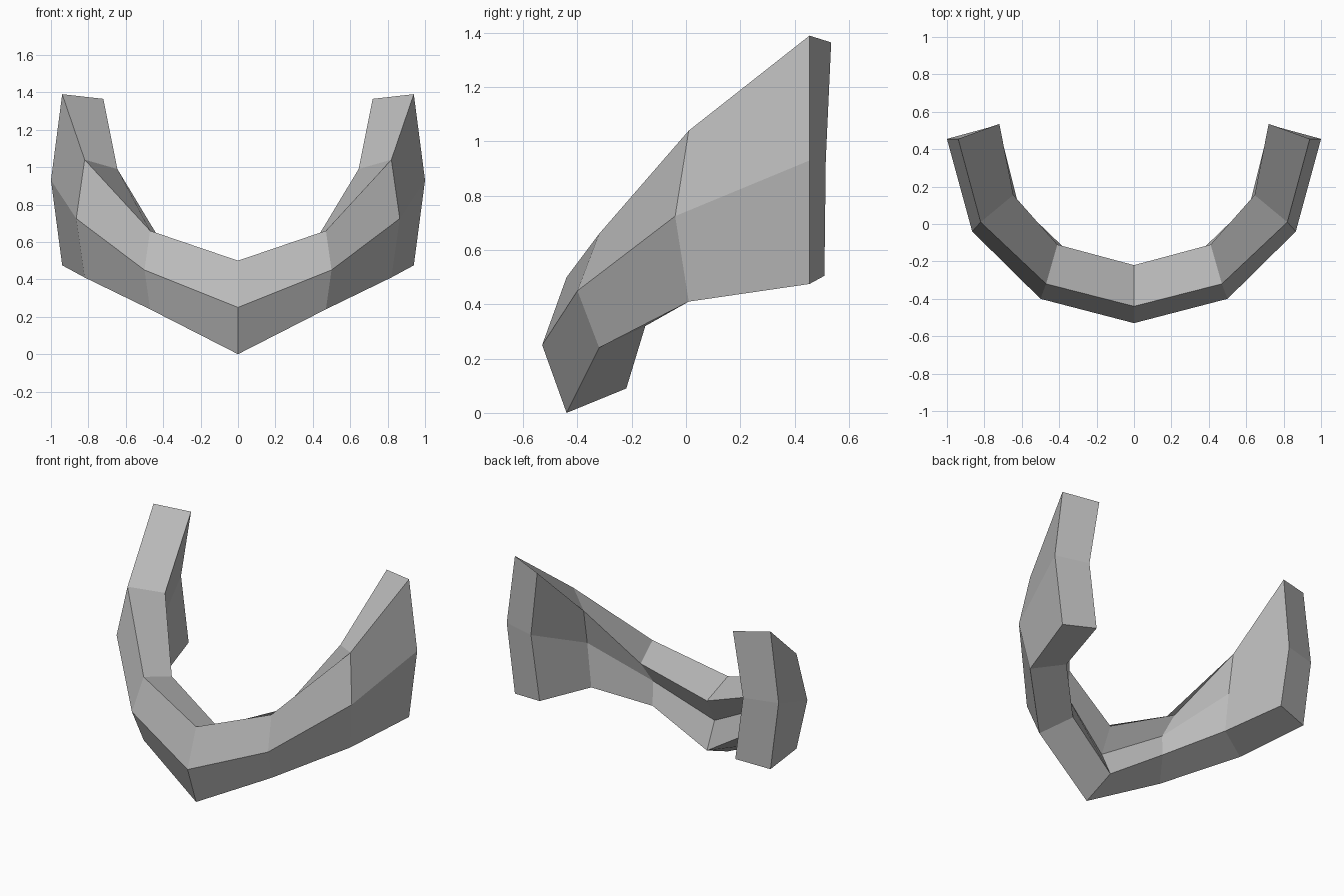
import bpy
import bmesh
from mathutils import Vector

cube = bpy.data.objects.get("Cube")
if cube:
    bpy.data.objects.remove(cube, do_unlink=True)


def make_material(name, colour):
    material = bpy.data.materials.new(name)
    material.use_nodes = True
    material.diffuse_color = colour
    shader = material.node_tree.nodes["Principled BSDF"]
    shader.inputs["Base Color"].default_value = colour
    shader.inputs["Roughness"].default_value = 0.8
    return material


def mirrored(section):
    return [(-x, y, z) for x, y, z in section]


# Cross-sections from the chin to the rear of one side. Each one runs
# outer top, outer middle, outer bottom, inner bottom, inner middle, inner top.
chin = [(0, -.44, .5), (0, -.53, .25), (0, -.44, 0),
        (0, -.22, .09), (0, -.3, .26), (0, -.22, .42)]
front_corner = [(.47, -.32, .66), (.5, -.4, .45), (.47, -.32, .24),
                (.35, -.15, .32), (.37, -.18, .47), (.41, -.11, .6)]
cheek = [(.82, .01, 1.04), (.865, -.04, .725), (.82, .01, .41),
         (.62, .11, .47), (.66, .095, .75), (.645, .155, .99)]
rear = [(.94, .455, 1.39), (1, .455, .93), (.94, .455, .475),
        (.72, .51, .505), (.78, .515, .93), (.72, .535, 1.365)]

half = [front_corner, cheek, rear]
sections = [mirrored(s) for s in reversed(half)] + [chin] + half

# Loft the jaw through all the sections
bm = bmesh.new()
rings = [[bm.verts.new(Vector(point)) for point in s] for s in sections]
for a, b in zip(rings, rings[1:]):
    for i in range(len(a)):
        j = (i + 1) % len(a)
        bm.faces.new((a[i], a[j], b[j], b[i]))

# Close each rear end with an upper and a lower panel
for ring in (rings[0], rings[-1]):
    outer_top, outer_mid, outer_low, inner_low, inner_mid, inner_top = ring
    bm.faces.new((outer_top, outer_mid, inner_mid, inner_top))
    bm.faces.new((outer_mid, outer_low, inner_low, inner_mid))

bmesh.ops.recalc_face_normals(bm, faces=bm.faces)
mesh = bpy.data.meshes.new("lower_jaw")
bm.to_mesh(mesh)
bm.free()
mesh.materials.append(make_material("mid grey", (.5, .5, .5, 1)))

jaw = bpy.data.objects.new("lower_jaw", mesh)
bpy.context.collection.objects.link(jaw)
